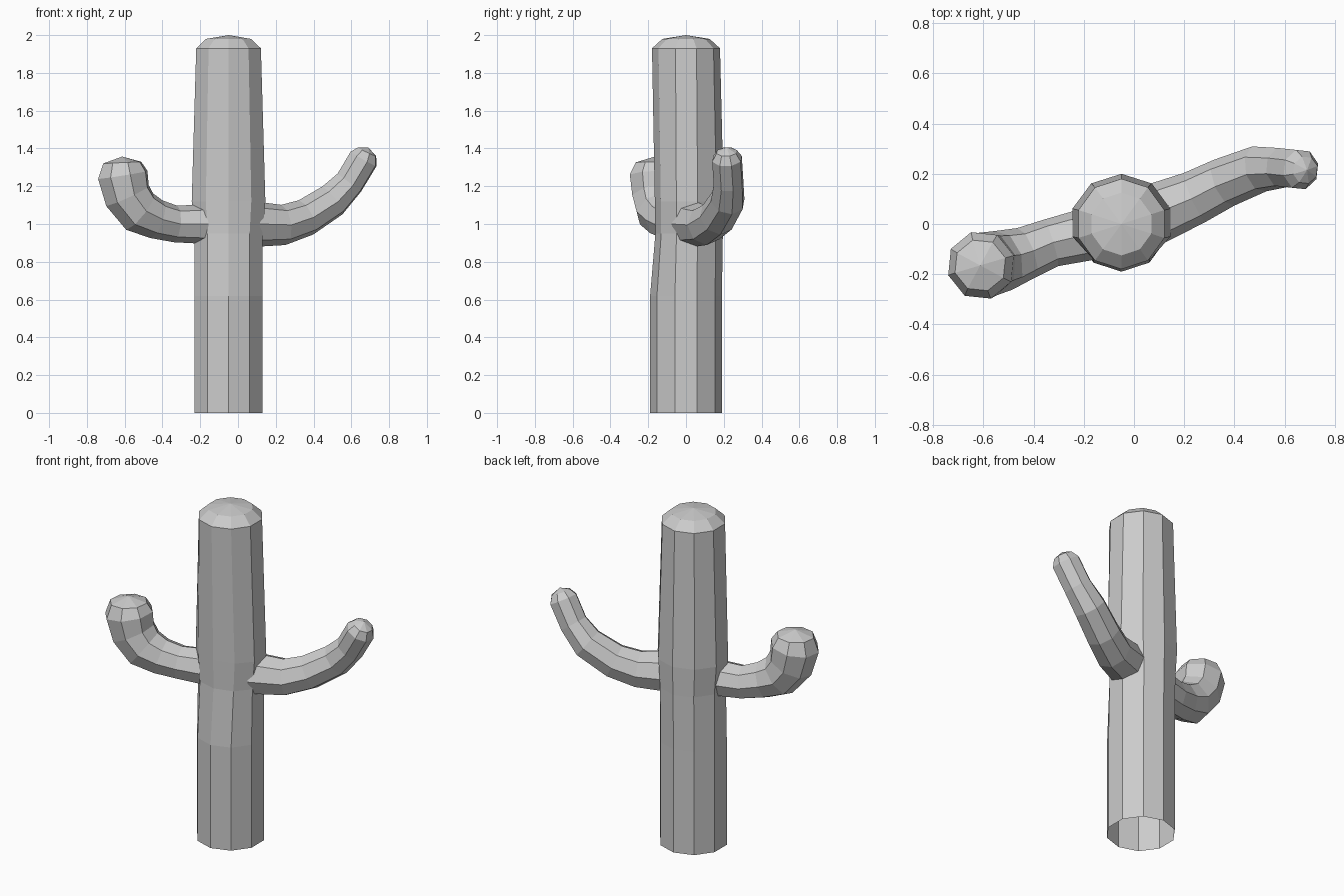
import bpy, bmesh, math
from mathutils import Vector

if "Cube" in bpy.data.objects:
    bpy.data.objects.remove(bpy.data.objects["Cube"], do_unlink=True)

grey = bpy.data.materials.new("plain_grey")
grey.use_nodes = True
colour = (0.6, 0.6, 0.6, 1)
grey.diffuse_color = colour
grey.node_tree.nodes["Principled BSDF"].inputs["Base Color"].default_value = colour


def skin(name, rings, tip):
    """Join rings of points into an open-based tube closed by a tip point."""
    bm = bmesh.new()
    loops = [[bm.verts.new(p) for p in ring] for ring in rings]
    n = len(loops[0])
    for a, b in zip(loops, loops[1:]):
        for i in range(n):
            j = (i + 1) % n
            bm.faces.new((a[i], a[j], b[j], b[i]))
    apex = bm.verts.new(tip)
    for i in range(n):
        bm.faces.new((loops[-1][i], loops[-1][(i + 1) % n], apex))
    mesh = bpy.data.meshes.new(name)
    bm.to_mesh(mesh)
    bm.free()
    mesh.materials.append(grey)
    obj = bpy.data.objects.new(name, mesh)
    bpy.context.collection.objects.link(obj)
    return obj


def trunk_ring(z, rx, front, back, sides=10):
    ring = []
    for i in range(sides):
        a = math.tau * i / sides - math.pi / 2
        s = math.sin(a)
        ring.append((-0.05 + rx * math.cos(a), s * (back if s > 0 else front), z))
    return ring


def arm(name, stations, tip, sides=8):
    """Sweep a ring along (x, y, z, radius) stations."""
    pts = [Vector(s[:3]) for s in stations]
    rings = []
    for i, (p, s) in enumerate(zip(pts, stations)):
        ahead = pts[min(i + 1, len(pts) - 1)]
        tangent = (ahead - pts[max(i - 1, 0)]).normalized()
        if i == 0:
            side = Vector((0, 0, 1)).cross(tangent)
        side = (side - tangent * side.dot(tangent)).normalized()
        up = tangent.cross(side)
        rings.append([p + s[3] * (side * math.cos(a) + up * math.sin(a))
                      for a in (math.tau * k / sides for k in range(sides))])
    return skin(name, rings, tip)


# Trunk: ten-sided column, pinched at the front where the arms join
skin("trunk", [
    trunk_ring(0, 0.19, 0.19, 0.19),
    trunk_ring(0.62, 0.19, 0.19, 0.19),
    trunk_ring(0.95, 0.19, 0.162, 0.195),
    trunk_ring(1.12, 0.205, 0.165, 0.2),
    trunk_ring(1.93, 0.18, 0.18, 0.18),
    trunk_ring(1.98, 0.125, 0.125, 0.125),
], (-0.05, 0, 2))

# Right arm: thick, curling upward with a rounded end
arm("right_arm", [
    (-0.18, -0.04, 1.0, 0.105),
    (-0.33, -0.075, 1.0, 0.097),
    (-0.43, -0.115, 1.025, 0.105),
    (-0.52, -0.145, 1.065, 0.122),
    (-0.585, -0.16, 1.15, 0.13),
    (-0.61, -0.165, 1.26, 0.138),
    (-0.613, -0.165, 1.325, 0.105),
], (-0.613, -0.165, 1.357))

# Left arm: thinner, sweeping outward
arm("left_arm", [
    (0.07, 0.035, 1.0, 0.122),
    (0.24, 0.105, 0.995, 0.107),
    (0.36, 0.165, 1.035, 0.1),
    (0.5, 0.22, 1.125, 0.094),
    (0.59, 0.225, 1.22, 0.082),
    (0.665, 0.217, 1.345, 0.082),
    (0.683, 0.215, 1.382, 0.056),
], (0.69, 0.215, 1.405))
